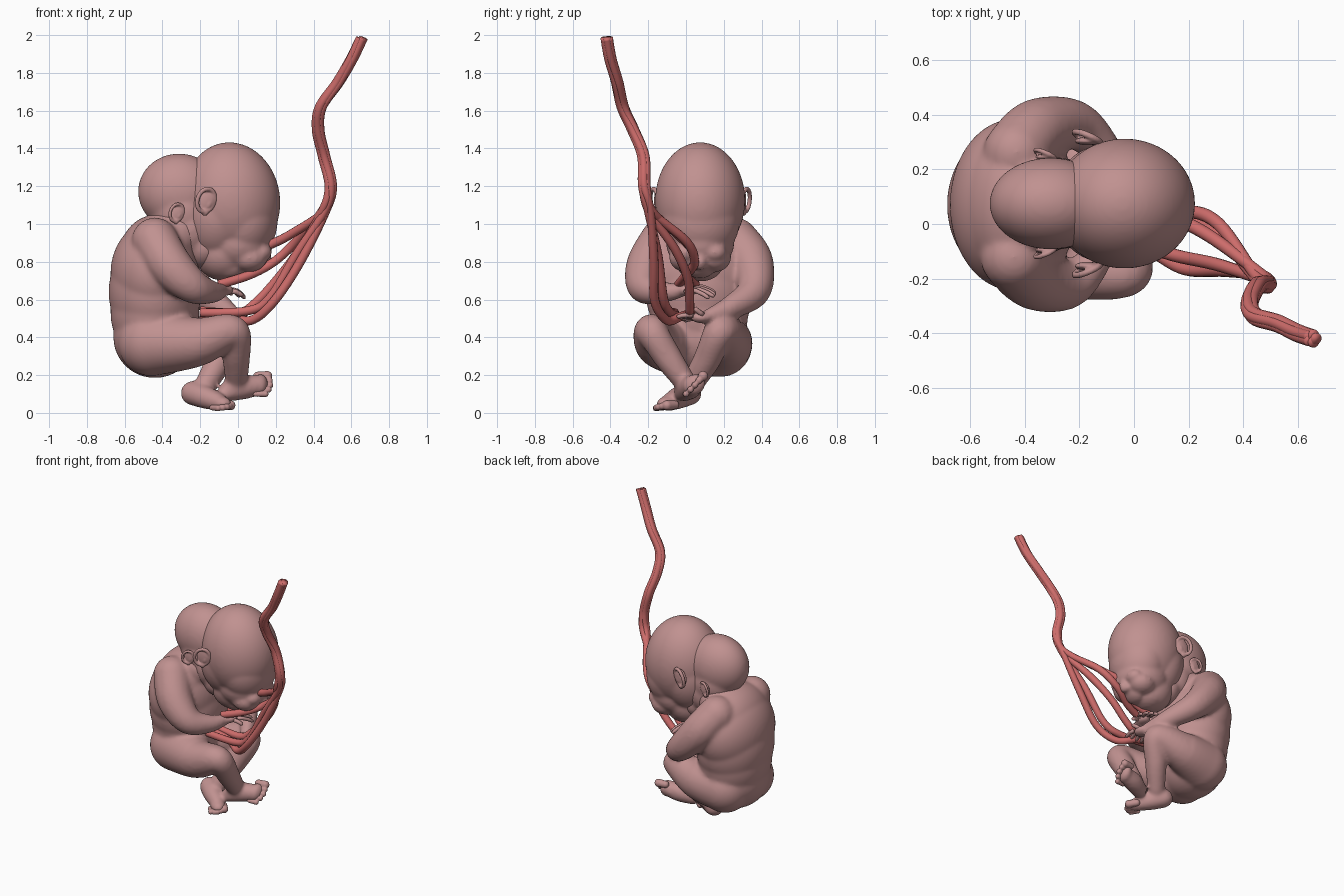
import bpy, bmesh, math
from mathutils import Vector, Matrix, Euler

if "Cube" in bpy.data.objects:
    bpy.data.objects.remove(bpy.data.objects["Cube"])


def material(name, col):
    m = bpy.data.materials.new(name)
    m.diffuse_color = (*col, 1)
    m.use_nodes = True
    m.node_tree.nodes["Principled BSDF"].inputs["Base Color"].default_value = m.diffuse_color
    return m


SKIN = material("dusky pink skin", (0.53, 0.285, 0.28))
CORD = material("cord red", (0.61, 0.15, 0.145))


def unit_ball(u, v):
    bm = bmesh.new()
    bmesh.ops.create_uvsphere(bm, u_segments=u, v_segments=v, radius=1)
    data = [p.co.copy() for p in bm.verts], [[p.index for p in f.verts] for f in bm.faces]
    bm.free()
    return data


# unit spheres, reused for every rounded form
SMALL, LARGE = unit_ball(16, 10), unit_ball(56, 32)


class Shape:
    def __init__(self):
        self.v, self.f = [], []

    def ball(self, loc, size, rot=(0, 0, 0)):
        mat = Matrix.LocRotScale(Vector(loc), Euler(rot), Vector(size))
        verts, faces = LARGE if max(size) > .13 else SMALL
        n = len(self.v)
        self.v += [mat @ c for c in verts]
        self.f += [[n + i for i in f] for f in faces]

    def limb(self, pts):
        """Overlapping balls along a path of (x, y, z, radius)."""
        for p in smooth_path(pts, 7):
            self.ball(p[:3], (p[3],) * 3)

    def tube(self, pts, sides):
        """Round capped tube along (x, y, z, radius)."""
        n, c = len(self.v), [Vector(p[:3]) for p in pts]
        side = (c[1] - c[0]).orthogonal()
        for i, p in enumerate(pts):
            d = (c[min(i + 1, len(c) - 1)] - c[max(i - 1, 0)]).normalized()
            side = (side - d * side.dot(d)).normalized()
            up = d.cross(side)
            for k in range(sides):
                a = 2 * math.pi * k / sides
                self.v.append(c[i] + (side * math.cos(a) + up * math.sin(a)) * p[3])
        for i in range(len(pts) - 1):
            for k in range(sides):
                a, b = n + i * sides + k, n + i * sides + (k + 1) % sides
                self.f.append([a, b, b + sides, a + sides])
        self.f.append([n + k for k in reversed(range(sides))])
        self.f.append([len(self.v) - sides + k for k in range(sides)])

    def finish(self, name, mat, voxel=0, iterations=0):
        me = bpy.data.meshes.new(name)
        me.from_pydata([tuple(v) for v in self.v], [], self.f)
        me.materials.append(mat)
        me.polygons.foreach_set("use_smooth", [True] * len(me.polygons))
        ob = bpy.data.objects.new(name, me)
        bpy.context.collection.objects.link(ob)
        if voxel:
            r = ob.modifiers.new("fuse", 'REMESH')
            r.mode, r.voxel_size, r.use_smooth_shade = 'VOXEL', voxel, True
            s = ob.modifiers.new("soften", 'SMOOTH')
            s.factor, s.iterations = 0.5, iterations


def smooth_path(pts, steps):
    """Catmull-Rom through tuples of four numbers."""
    out, n = [], len(pts)
    for i in range(n - 1):
        a, b, c, d = (Vector(pts[max(0, min(n - 1, i + k))]) for k in (-1, 0, 1, 2))
        for s in range(steps):
            t = s / steps
            out.append(0.5 * (2 * b + (c - a) * t + (2 * a - 5 * b + 4 * c - d) * t * t
                              + (3 * b - a - 3 * c + d) * t ** 3))
    return out + [Vector(pts[-1])]


# torso with arms and legs fused into one skin
s = Shape()
s.ball((-.44, .06, .40), (.22, .25, .215))
s.ball((-.44, .07, .53), (.235, .26, .27))
s.ball((-.44, .07, .64), (.245, .285, .30))
s.ball((-.44, .07, .74), (.235, .315, .28))
s.ball((-.43, .07, .83), (.20, .29, .22))
s.ball((-.34, .07, .95), (.17, .18, .15))
s.limb([(-.44, -.12, .91, .125), (-.36, -.20, .78, .118), (-.24, -.22, .67, .09),
        (-.14, -.13, .64, .06), (-.09, -.04, .645, .04)])
s.limb([(-.43, .26, .91, .125), (-.35, .345, .80, .118), (-.21, .36, .65, .09),
        (-.09, .24, .56, .064), (-.02, .13, .515, .042)])
s.limb([(-.46, -.04, .37, .175), (-.22, -.145, .375, .13), (-.03, -.18, .43, .088),
        (-.01, -.10, .30, .076), (-.01, -.01, .17, .06)])
s.limb([(-.44, .18, .36, .17), (-.24, .215, .38, .13), (-.05, .18, .43, .088),
        (-.10, .11, .28, .074), (-.17, .03, .15, .06)])
# feet
s.limb([(-.05, -.01, .115, .055), (.03, .02, .135, .064), (.10, .035, .145, .055)])
s.limb([(-.24, .02, .105, .065), (-.18, -.03, .085, .062), (-.11, -.08, .06, .05)])
s.ball((.12, .045, .15), (.04, .065, .055), (.7, 0, 0))
s.ball((-.09, -.10, .05), (.05, .065, .04), (0, 0, .8))
# palms
s.ball((-.07, .01, .65), (.05, .06, .032))
s.ball((0, .08, .505), (.05, .06, .032))
s.finish("body", SKIN, .011, 14)


def digits(name, base, forward, side, length, r, n, curl):
    """Row of small tapered digits fanned across one side."""
    f, sd, c = Vector(forward).normalized(), Vector(side).normalized(), Vector(curl)
    shape = Shape()
    for i in range(n):
        k = i - (n - 1) / 2
        size = 1 - .12 * abs(k - .3)
        p0 = Vector(base) + sd * k * r * 2.1
        path = []
        for t, w in ((0, 1), (.35, 1), (.7, .95), (.92, .85), (1, .4)):
            p = p0 + (f + sd * k * .12) * length * size * t + c * t * t
            path.append((*p, r * w))
        shape.tube(path, 8)
    shape.finish(name, SKIN)


digits("right_fingers", (-.06, .04, .66), (.45, 1, 0), (1, -.4, -.25), .12, .013, 4, (0, .01, -.04))
digits("right_thumb", (-.03, 0, .645), (1, .3, -.1), (0, 1, 0), .06, .014, 1, (0, 0, -.02))
digits("left_fingers", (0, .05, .51), (-.3, -1, .1), (1, -.3, .2), .09, .013, 4, (0, -.01, -.02))
digits("left_thumb", (.03, .09, .52), (.3, -.7, .4), (1, 0, 0), .06, .014, 1, (0, 0, .01))


def toes(name, big, little, forward):
    """Toes from big to little, each a short fused row."""
    a, b, f = Vector(big), Vector(little), Vector(forward).normalized()
    shape = Shape()
    for i in range(5):
        t = i / 4
        r = .027 if i == 0 else .019 - .002 * t
        p = a.lerp(b, t) + f * .02 * math.sin(math.pi * t)
        for k in range(5):
            shape.ball(p - f * .013 * k, (r * (1 - .03 * k),) * 3)
    shape.finish(name, SKIN, .005, 3)


toes("right_toes", (.155, .09, .195), (.145, .0, .10), (1, .1, 0))
toes("left_toes", (-.04, -.10, .04), (-.105, -.16, .025), (.6, -.75, -.05))

# front head: skull, tucked face, cheeks, nose, lips and chin
CY = .075
s = Shape()
s.ball((-.035, CY, 1.125), (.258, .238, .308), (0, -.12, 0))
s.ball((-.11, CY, 1.05), (.19, .215, .25))
s.ball((.03, CY, 1.02), (.18, .21, .22))
s.ball((.0, CY, .90), (.185, .18, .155))
s.ball((-.08, CY, .85), (.15, .15, .15))
s.ball((-.05, CY, .78), (.12, .12, .085))
s.ball((.145, CY, .80), (.04, .036, .045))
s.ball((.07, CY, .75), (.06, .07, .03), (0, -.5, 0))
for d in (-1, 1):
    s.ball((.06, CY + d * .075, .82), (.095, .09, .075))
    s.ball((.125, CY + d * .075, .85), (.055, .065, .05))
    s.ball((.135, CY + d * .02, .785), (.03, .024, .024))
s.finish("front_head", SKIN, .010, 12)

# rear head, half merged behind the front one
s = Shape()
s.ball((-.305, CY, 1.165), (.225, .168, .207), (0, .2, 0))
s.ball((-.29, CY, 1.06), (.18, .17, .18))
s.ball((-.25, CY, .98), (.14, .165, .17))
s.ball((-.18, CY, .88), (.11, .14, .12))
s.finish("rear_head", SKIN, .011, 12)


def ear(name, x, y, z, size, side):
    """Rim, shell and lobe, flared outward."""
    shape = Shape()

    def lump(px, out, pz, r):
        p = Matrix.Rotation(.35, 3, 'Y') @ Vector((px, 0, pz)) * size
        shape.ball((x + p.x, y + side * out * size, z + p.z),
                   [q * size for q in r], (0, .35, 0))

    for i in range(40):
        a = 2 * math.pi * i / 40
        lump(math.cos(a) * .72, .1 - .35 * math.cos(a), math.sin(a), (.2, .2, .2))
    lump(0, -.1, 0, (.75, .25, 1))
    lump(.35, -.05, -.2, (.25, .2, .45))
    lump(.25, -.05, -.95, (.34, .22, .35))
    shape.finish(name, SKIN, .005, 4)


for d, word in ((-1, "right"), (1, "left")):
    ear(word + "_front_ear", -.17, CY + d * .235, 1.125, .062, d)
    ear(word + "_rear_ear", -.325, CY + d * .175, 1.06, .047, d)

# cord: five strands twisted together, fanning out towards the belly
trunk = [(.655, -.42, 1.985), (.60, -.40, 1.87), (.53, -.365, 1.75), (.44, -.335, 1.62),
         (.425, -.28, 1.50), (.455, -.225, 1.36), (.49, -.22, 1.2), (.455, -.19, 1.07)]
fans = [
    [(.27, -.04, .94), (.12, .03, .86), (.02, .03, .74), (-.10, .05, .68)],
    [(.31, .0, .91), (.19, .045, .80), (.06, .0, .73), (-.10, -.04, .68)],
    [(.33, -.06, .87), (.21, .01, .71), (.09, .02, .58), (.0, .02, .53), (-.2, .03, .54)],
    [(.31, -.15, .84), (.17, -.12, .61), (.05, -.09, .54), (-.20, -.06, .53)],
    [(.33, -.17, .80), (.19, -.165, .59), (.07, -.10, .49), (-.05, -.03, .51), (-.2, 0, .52)],
]
for i, fan in enumerate(fans):
    pts = []
    for j, p in enumerate(trunk):
        a = 2 * math.pi * i / 5 + j * .2
        pts.append((p[0] + .013 * math.cos(a), p[1] + .013 * math.sin(a), p[2], .021))
    pts += [(*p, .024) for p in fan]
    s = Shape()
    s.tube(smooth_path(pts, 8), 12)
    s.finish(f"cord_strand_{i + 1}", CORD)
